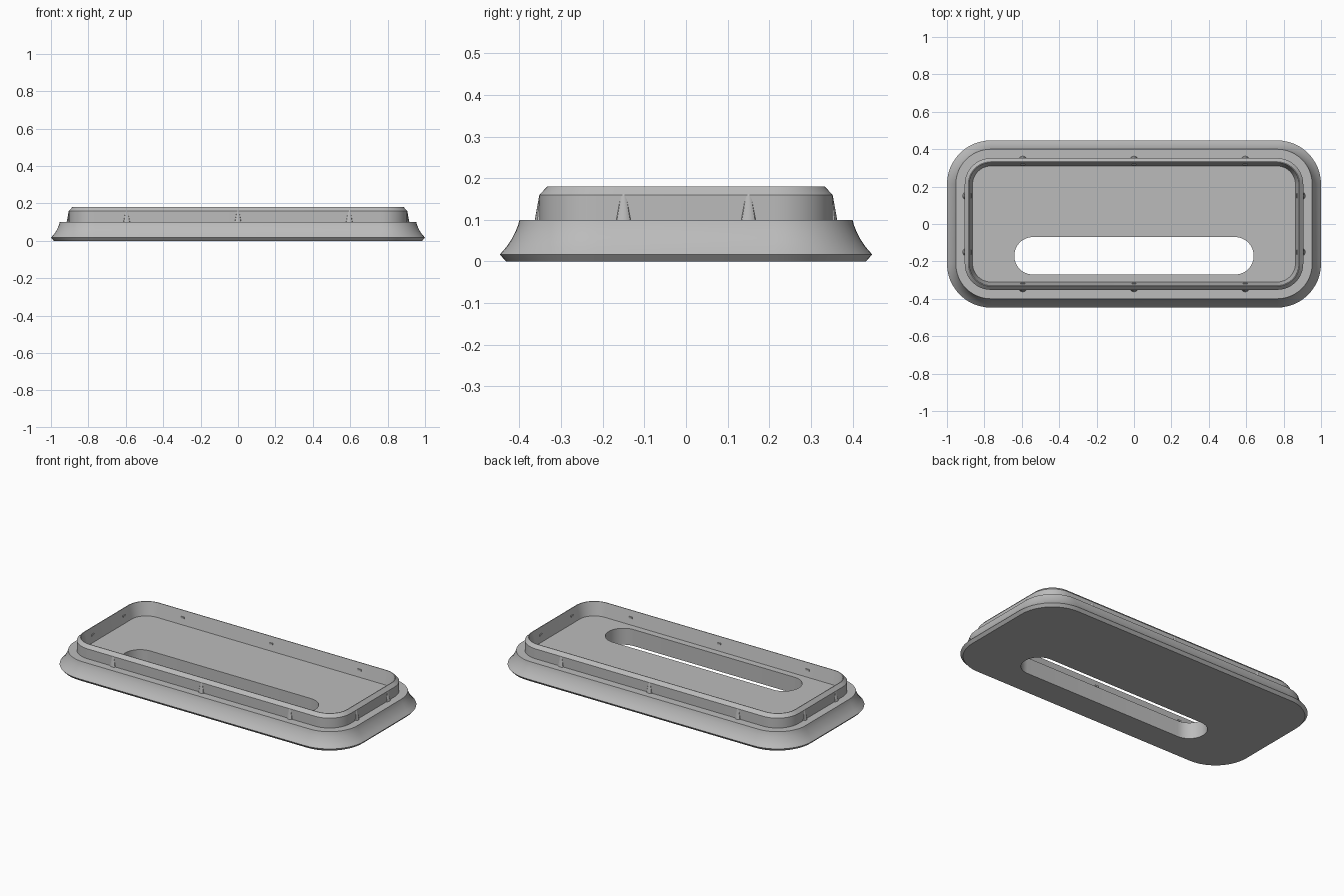
import bpy, bmesh, math
from mathutils import Vector

cube = bpy.data.objects.get("Cube")
if cube:
    bpy.data.objects.remove(cube)

grey = bpy.data.materials.new("plain grey")
grey.use_nodes = True
colour = (0.5, 0.5, 0.5, 1)
grey.diffuse_color = colour
grey.node_tree.nodes["Principled BSDF"].inputs["Base Color"].default_value = colour

HALF_X, HALF_Y, CORNER = 1.0, 0.447, 0.235
STEPS = 12


def rounded_ring(bm, hx, hy, r, z, cy=0.0):
    """Ring of vertices around a rounded rectangle."""
    ring = []
    for quarter, (sx, sy) in enumerate([(1, 1), (-1, 1), (-1, -1), (1, -1)]):
        for i in range(STEPS + 1):
            a = (quarter + i / STEPS) * math.pi / 2
            ring.append(bm.verts.new((sx * (hx - r) + r * math.cos(a),
                                      cy + sy * (hy - r) + r * math.sin(a), z)))
    return ring


def finish(bm, name):
    bmesh.ops.recalc_face_normals(bm, faces=bm.faces)
    mesh = bpy.data.meshes.new(name)
    bm.to_mesh(mesh)
    bm.free()
    mesh.materials.append(grey)
    obj = bpy.data.objects.new(name, mesh)
    bpy.context.collection.objects.link(obj)
    bpy.ops.object.select_all(action='DESELECT')
    obj.select_set(True)
    bpy.context.view_layer.objects.active = obj
    bpy.ops.object.shade_smooth_by_angle(angle=math.radians(25))
    return obj


# Flared base, ledge, chamfered rim and sloped pocket: (inset, height)
profile = [(0.015, 0), (0, 0.017), (0.015, 0.034), (0.028, 0.053), (0.038, 0.073),
           (0.044, 0.088), (0.047, 0.1), (0.095, 0.1), (0.095, 0.16),
           (0.114, 0.18), (0.118, 0.18), (0.137, 0.1)]
bm = bmesh.new()
rings = [rounded_ring(bm, HALF_X - d, HALF_Y - d, CORNER - d, z) for d, z in profile]
# Slot through the floor
rings += [rounded_ring(bm, 0.64, 0.1, 0.0995, z, -0.17) for z in (0.1, 0)]
for a, b in zip(rings, rings[1:] + rings[:1]):
    for i in range(len(a)):
        j = (i + 1) % len(a)
        bm.faces.new((a[i], a[j], b[j], b[i]))
finish(bm, "tray_body")


def add_clip(number, wall_point, outward):
    """Tapered rib outside the rim wall with a small nub inside."""
    along = Vector((-outward.y, outward.x, 0))
    bm = bmesh.new()
    ends = []
    for z, width, depth in ((0.1, 0.018, 0.013), (0.16, 0.007, 0.002)):
        ends.append([bm.verts.new(wall_point + along * (width * math.cos(t))
                                  + outward * (depth * math.sin(t) - 0.002)
                                  + Vector((0, 0, z)))
                     for t in (k * math.pi / 6 for k in range(7))])
    low, high = ends
    for i in range(7):
        j = (i + 1) % 7
        bm.faces.new((low[i], low[j], high[j], high[i]))
    bm.faces.new(low)
    bm.faces.new(high)
    finish(bm, f"rim_rib_{number}")

    bm = bmesh.new()
    bmesh.ops.create_cube(bm, size=1)
    for v in bm.verts:
        v.co = (wall_point - outward * 0.031 + along * v.co.x * 0.024
                + outward * v.co.y * 0.012 + Vector((0, 0, 0.14 + v.co.z * 0.01)))
    finish(bm, f"inner_nub_{number}")


# Clips on the long and short sides
clips = [((x, s * (HALF_Y - 0.095), 0), (0, s, 0)) for s in (-1, 1) for x in (-0.595, 0, 0.595)]
clips += [((s * (HALF_X - 0.095), y, 0), (s, 0, 0)) for s in (-1, 1) for y in (-0.15, 0.15)]
for n, (point, direction) in enumerate(clips, 1):
    add_clip(n, Vector(point), Vector(direction))
